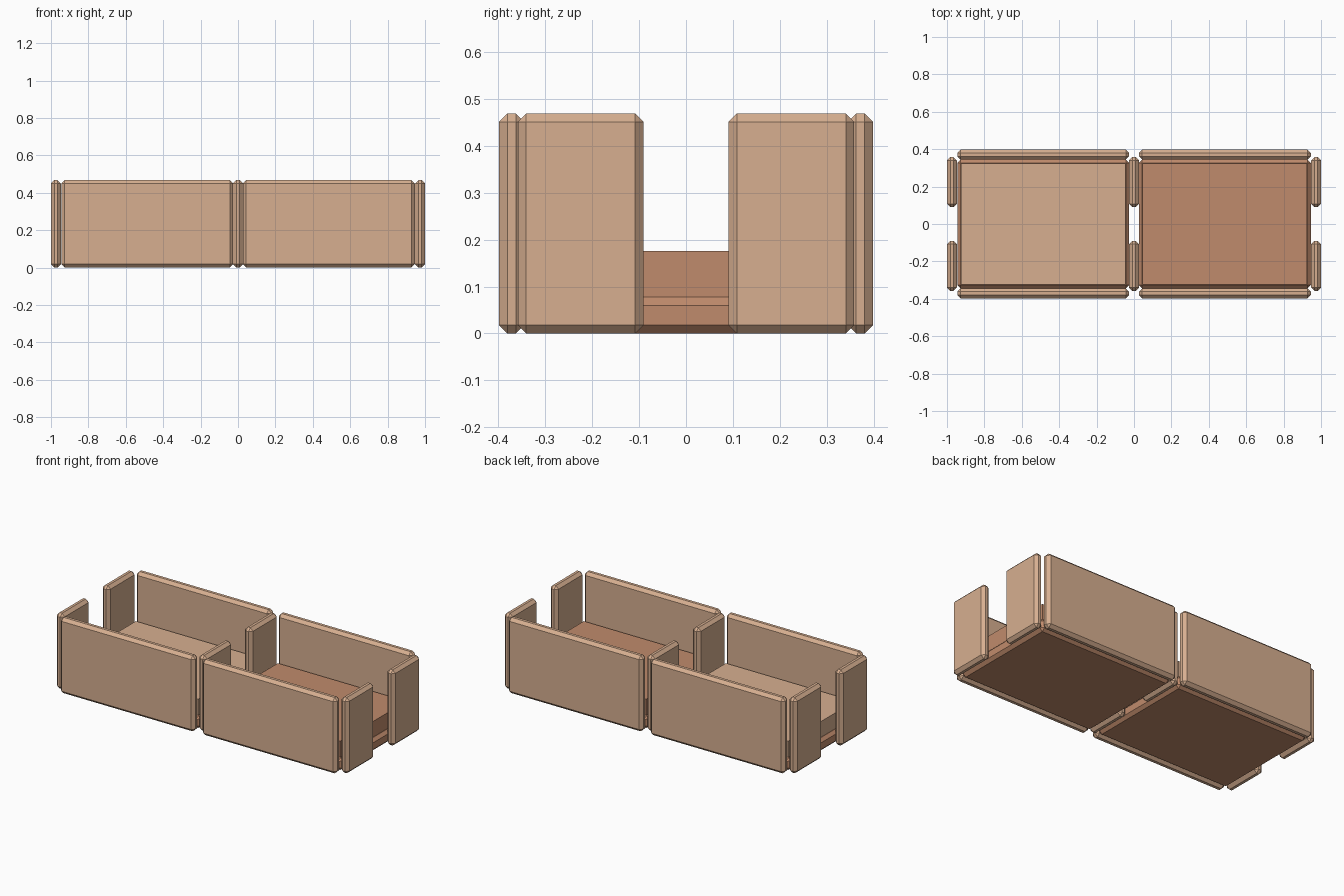
import bpy
import bmesh
from mathutils import Vector

cube = bpy.data.objects.get("Cube")
if cube:
    bpy.data.objects.remove(cube, do_unlink=True)


def material(name, rgb):
    mat = bpy.data.materials.new(name)
    mat.use_nodes = True
    color = (*rgb, 1.0)
    mat.diffuse_color = color
    mat.node_tree.nodes["Principled BSDF"].inputs["Base Color"].default_value = color
    return mat


tan = material("light tan", (0.68, 0.43, 0.28))
brown = material("warm brown", (0.53, 0.26, 0.15))


def slab(name, low, high, mat, chamfer=0.0):
    """Box between two corners, with optional flat chamfers on every edge."""
    low, high = Vector(low), Vector(high)
    size, center = high - low, (high + low) / 2
    bm = bmesh.new()
    bmesh.ops.create_cube(bm, size=1)
    for v in bm.verts:
        v.co = Vector(a * b for a, b in zip(v.co, size))
    if chamfer:
        bmesh.ops.bevel(bm, geom=bm.edges[:], offset=chamfer, segments=1,
                        profile=0.5, affect='EDGES')
    mesh = bpy.data.meshes.new(name)
    bm.to_mesh(mesh)
    bm.free()
    mesh.materials.append(mat)
    obj = bpy.data.objects.new(name, mesh)
    obj.location = center
    bpy.context.collection.objects.link(obj)
    return obj


HEIGHT = 0.468
CHAMFER = 0.018
INNER, OUTER = 0.026, 0.945   # x range of one bay

# Two bays: long walls, base and raised floor
for side, sx, floor_mat in (("right", -1, tan), ("left", 1, brown)):
    x0, x1 = sorted((sx * INNER, sx * OUTER))
    for face, y0, y1 in (("front", -0.398, -0.344), ("back", 0.344, 0.398)):
        slab(f"{side}_{face}_wall", (x0, y0, 0), (x1, y1, HEIGHT), tan, CHAMFER)
    slab(f"{side}_base", (x0, -0.344, 0), (x1, 0.344, 0.078), brown, CHAMFER)
    inset = 0.02
    slab(f"{side}_floor", (x0 + inset, -0.324, 0.07),
         (x1 - inset, 0.324, 0.176), floor_mat)

# Short walls at both ends and in the middle, with a doorway between each pair
half = 0.0265
for place, x in (("right_end", half - 1), ("middle", 0), ("left_end", 1 - half)):
    for face, y0, y1 in (("front", -0.358, -0.09), ("back", 0.09, 0.358)):
        slab(f"{place}_{face}_wall", (x - half, y0, 0),
             (x + half, y1, HEIGHT), tan, CHAMFER)
